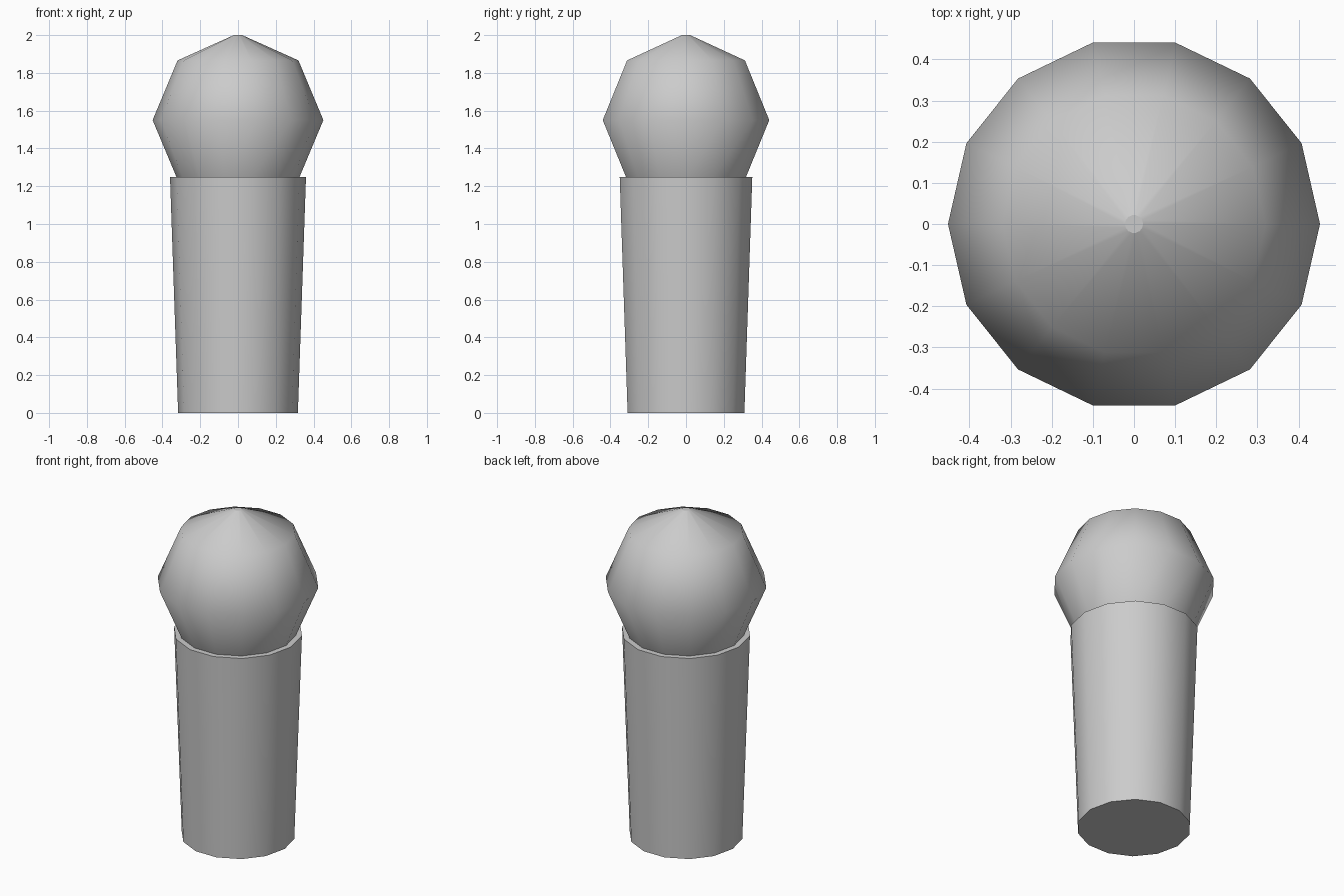
import bpy, bmesh, math

if "Cube" in bpy.data.objects:
    bpy.data.objects.remove(bpy.data.objects["Cube"])

SIDES = 14

grey = bpy.data.materials.new("light grey")
grey.diffuse_color = (0.6, 0.6, 0.6, 1)
grey.use_nodes = True
grey.node_tree.nodes["Principled BSDF"].inputs["Base Color"].default_value = grey.diffuse_color


def lathe(name, profile):
    """Revolve (radius, z) points, closing both ends with flat caps."""
    bm = bmesh.new()
    rings = []
    for r, z in profile:
        rings.append([bm.verts.new((r * math.cos(2 * math.pi * i / SIDES),
                                    r * math.sin(2 * math.pi * i / SIDES), z))
                      for i in range(SIDES)])
    for a, b in zip(rings, rings[1:]):
        for i in range(SIDES):
            j = (i + 1) % SIDES
            bm.faces.new((a[i], a[j], b[j], b[i])).smooth = True
    # flat caps with sharp rims
    for cap in (bm.faces.new(rings[0][::-1]), bm.faces.new(rings[-1])):
        for e in cap.edges:
            e.smooth = False
    mesh = bpy.data.meshes.new(name)
    bm.to_mesh(mesh)
    bm.free()
    mesh.materials.append(grey)
    obj = bpy.data.objects.new(name, mesh)
    bpy.context.collection.objects.link(obj)
    return obj


# tapered post
lathe("post", [(0.317, 0), (0.36, 1.25)])

# coarse ball seated in the top of the post, with a tiny flat tip
R, C = 0.452, 1.55
ball = [(0.32, 1.235), (R, C), (0.32, 1.866), (0.022, 2.0)]
lathe("ball_finial", ball)
